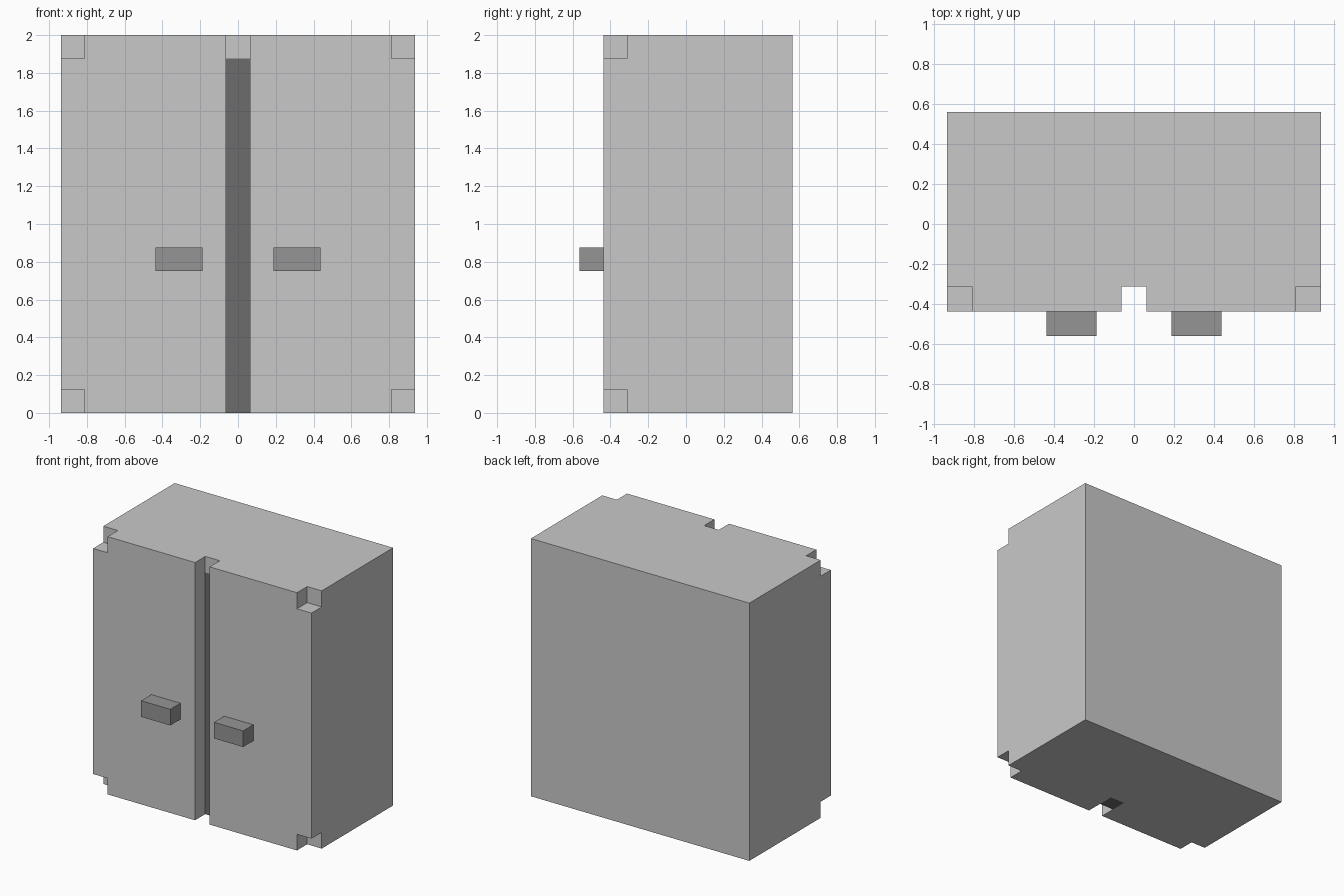
import bpy
import bmesh
from mathutils import Vector

if "Cube" in bpy.data.objects:
    bpy.data.objects.remove(bpy.data.objects["Cube"])

U = 0.125                       # one block of the model's grid
HALF_W, HEIGHT = 7.5 * U, 16 * U
BACK, DOOR_BACK, FRONT = 4.5 * U, -2.5 * U, -3.5 * U


def material(name, value):
    mat = bpy.data.materials.new(name)
    mat.diffuse_color = (value, value, value, 1)
    mat.use_nodes = True
    mat.node_tree.nodes["Principled BSDF"].inputs["Base Color"].default_value = mat.diffuse_color
    return mat


LIGHT = material("light grey", 0.584)
MID = material("mid grey", 0.301)
DARK = material("dark grey", 0.150)


def prism(name, points, direction, mat):
    """Extrude a flat outline along a direction."""
    bm = bmesh.new()
    face = bm.faces.new([bm.verts.new(p) for p in points])
    ext = bmesh.ops.extrude_face_region(bm, geom=[face])
    moved = [g for g in ext["geom"] if isinstance(g, bmesh.types.BMVert)]
    bmesh.ops.translate(bm, vec=Vector(direction), verts=moved)
    bmesh.ops.recalc_face_normals(bm, faces=bm.faces)
    mesh = bpy.data.meshes.new(name)
    bm.to_mesh(mesh)
    bm.free()
    mesh.materials.append(mat)
    obj = bpy.data.objects.new(name, mesh)
    bpy.context.collection.objects.link(obj)
    return obj


def box(name, x0, x1, y0, y1, z0, z1, mat):
    outline = [(x0, y0, z0), (x1, y0, z0), (x1, y1, z0), (x0, y1, z0)]
    return prism(name, outline, (0, 0, z1 - z0), mat)


# Cabinet body: plan outline with a channel behind the gap between the doors
g = U / 2
plan = [(-HALF_W, DOOR_BACK), (-g, DOOR_BACK), (-g, DOOR_BACK + U),
        (g, DOOR_BACK + U), (g, DOOR_BACK), (HALF_W, DOOR_BACK),
        (HALF_W, BACK), (-HALF_W, BACK)]
prism("cabinet_body", [(x, y, 0) for x, y in plan], (0, 0, HEIGHT), LIGHT)

# Dark strip filling the channel, capped by a light block at the top
box("gap_strip", -g, g, DOOR_BACK, DOOR_BACK + U, 0, HEIGHT - U, DARK)
box("gap_cap", -g, g, DOOR_BACK, DOOR_BACK + U, HEIGHT - U, HEIGHT, LIGHT)

# Doors with notched outer corners, and their handles
door = [(g, 0), (HALF_W - U, 0), (HALF_W - U, U), (HALF_W, U),
        (HALF_W, HEIGHT - U), (HALF_W - U, HEIGHT - U),
        (HALF_W - U, HEIGHT), (g, HEIGHT)]
for side, s in (("left", -1), ("right", 1)):
    prism(side + "_door", [(s * x, DOOR_BACK, z) for x, z in door],
          (0, FRONT - DOOR_BACK, 0), LIGHT)
    box(side + "_handle", s * 1.5 * U, s * 3.5 * U, FRONT - U, FRONT,
        6 * U, 7 * U, MID)
